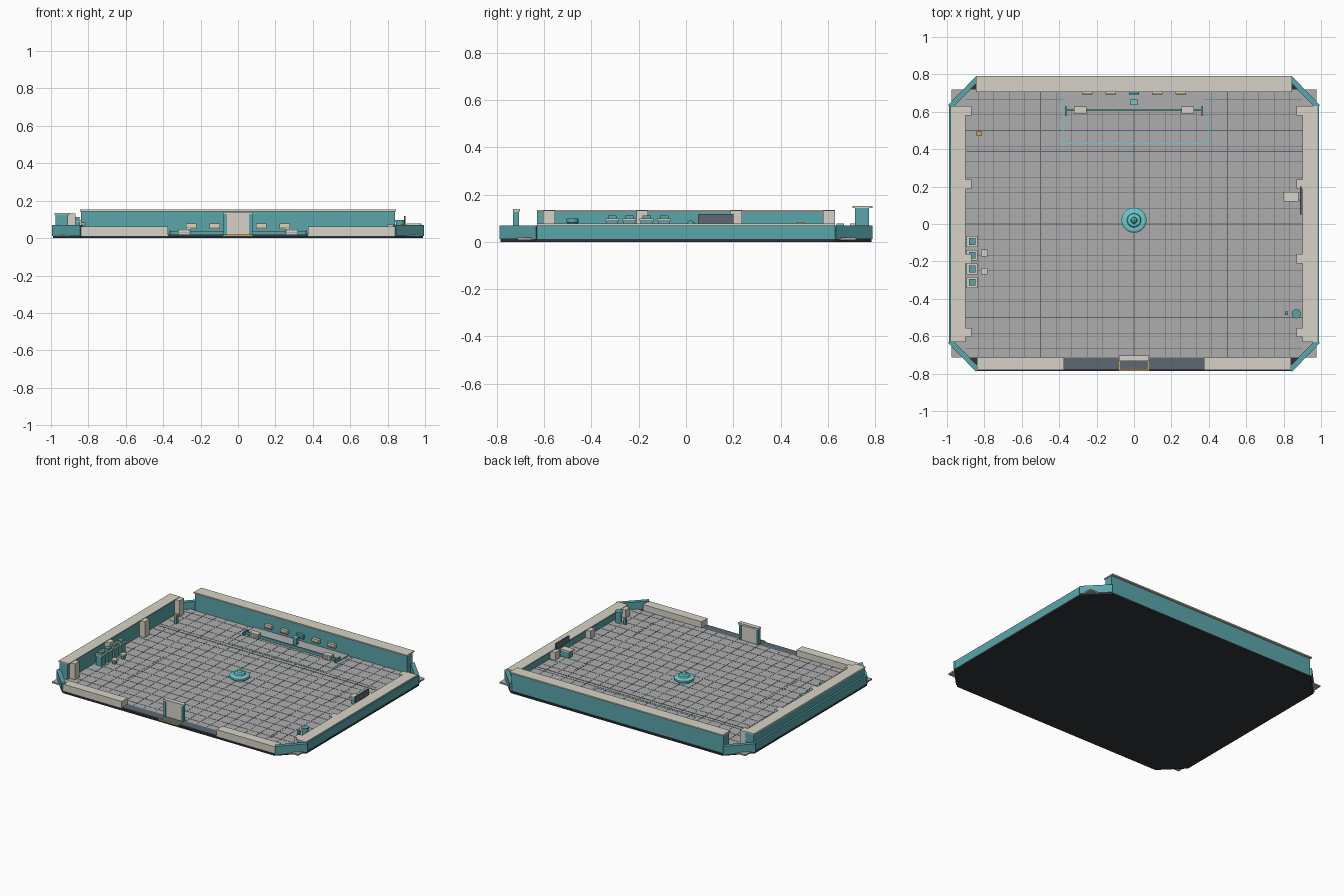
import bpy, bmesh, math
from mathutils import Vector


def mat(name, r, g, b):
    m = bpy.data.materials.new(name)
    m.diffuse_color = (r, g, b, 1)
    return m


TEAL = mat("teal", 0.10, 0.38, 0.40)
AQUA = mat("aqua", 0.16, 0.60, 0.64)
CREAM = mat("cream", 0.68, 0.65, 0.57)
DARK = mat("dark", 0.03, 0.035, 0.045)
SLATE = mat("slate", 0.11, 0.14, 0.17)
GREY = mat("floor_grey", 0.42, 0.42, 0.42)
GOLD = mat("gold", 0.62, 0.36, 0.10)


def finish(name, bm, m):
    bmesh.ops.recalc_face_normals(bm, faces=bm.faces)
    me = bpy.data.meshes.new(name)
    bm.to_mesh(me)
    bm.free()
    me.materials.append(m)
    ob = bpy.data.objects.new(name, me)
    bpy.context.collection.objects.link(ob)
    return ob


def boxes(name, m, *ranges):
    """One object made of boxes given as (x0, x1, y0, y1, z0, z1)."""
    bm = bmesh.new()
    for x0, x1, y0, y1, z0, z1 in ranges:
        vs = bmesh.ops.create_cube(bm, size=1)["verts"]
        for v in vs:
            v.co = Vector(((x0 + x1) / 2 + v.co.x * (x1 - x0),
                           (y0 + y1) / 2 + v.co.y * (y1 - y0),
                           (z0 + z1) / 2 + v.co.z * (z1 - z0)))
    return finish(name, bm, m)


def prism(name, m, pts, z0, z1):
    bm = bmesh.new()
    f = bm.faces.new([bm.verts.new((x, y, z0)) for x, y in pts])
    top = bmesh.ops.extrude_face_region(bm, geom=[f])["geom"]
    for v in top:
        if isinstance(v, bmesh.types.BMVert):
            v.co.z = z1
    return finish(name, bm, m)


def lathe(name, m, cx, cy, profile, n=24):
    bm = bmesh.new()
    rings = [[bm.verts.new((cx + r * math.cos(2 * math.pi * i / n),
                            cy + r * math.sin(2 * math.pi * i / n), z))
              for i in range(n)] for r, z in profile]
    for a, b in zip(rings, rings[1:]):
        for i in range(n):
            j = (i + 1) % n
            bm.faces.new((a[i], a[j], b[j], b[i]))
    bm.faces.new(rings[0])
    bm.faces.new(rings[-1])
    return finish(name, bm, m)


# Octagonal base and rectangular floor
octagon = [(-.84, -.785), (.84, -.785), (.99, -.635), (.99, .635),
           (.84, .785), (-.84, .785), (-.99, .635), (-.99, -.635)]
prism("base", DARK, octagon, 0, .012)
boxes("floor", GREY, (-.975, .975, -.713, .72, .008, .018))
boxes("threshold", SLATE, (-.375, .375, -.775, -.713, .01, .018))

# Tile joints
step = .0833
lines = [(i * step - .0015, i * step + .0015, -.71, .71, .017, .019)
         for i in range(-10, 11)]
lines += [(-.9, .9, j * step - .0015, j * step + .0015, .017, .019)
          for j in range(-8, 9)]
boxes("tile_joints", SLATE, *lines)
boxes("zone_line", SLATE, (-.895, .9, .385, .391, .017, .0195))

# Diagonal corner walls
for sx in (-1, 1):
    for sy in (-1, 1):
        prism("corner_wall", TEAL,
              [(sx * x, sy * y) for x, y in
               ((.995, .635), (.845, .79), (.83, .765), (.97, .62))], .012, .07)

# Side walls with caps and pilasters: left tall, right low
pilaster_y = (.605, .2125, -.185, -.58)
for s, h, side in ((-1, .135, "left"), (1, .077, "right")):
    def mx(a, b):
        return (min(s * a, s * b), max(s * a, s * b))
    boxes(side + "_wall", TEAL, (*mx(.91, .975), -.63, .63, .012, h - .008))
    boxes(side + "_wall_outer_band", TEAL, (*mx(.97, .988), -.635, .635, .012, .07))
    boxes(side + "_wall_cap", CREAM, (*mx(.90, .98), -.63, .63, h - .008, h))
    boxes(side + "_pilasters", CREAM,
          *[(*mx(.868, .915), y - .025, y + .025, .018, h - .003) for y in pilaster_y])

# Back wall and cap
boxes("back_wall", TEAL, (-.84, .84, .715, .775, .012, .143))
boxes("back_wall_cap", CREAM, (-.845, .845, .705, .79, .143, .152))

# Front walls either side of the opening
boxes("front_walls", CREAM, (-.84, -.375, -.78, -.713, .012, .062),
      (.375, .84, -.78, -.713, .012, .062))

# Entrance gate
boxes("gate_panel", CREAM, (-.062, .062, -.727, -.712, .018, .13))
boxes("gate_lintel", CREAM, (-.08, .08, -.732, -.702, .128, .14))
boxes("gate_posts", TEAL, (-.077, -.06, -.732, -.707, .018, .128),
      (.06, .077, -.732, -.707, .018, .128))
boxes("gate_floor_mark", GOLD, (-.08, .08, -.785, -.779, .01, .02),
      (-.08, -.074, -.785, -.73, .01, .02), (.074, .08, -.785, -.73, .01, .02))

# Central fountain
lathe("fountain", AQUA, 0, .02,
      [(.045, .018), (.045, .028), (.066, .034), (.067, .048), (.058, .054),
       (.038, .056), (.034, .066), (.018, .07), (.014, .084), (.006, .09)])

# Rear platform, rail, and counter blocks
boxes("platform", GREY, (-.375, .375, .605, .716, .015, .025))
boxes("platform_rail", TEAL, (-.365, .365, .603, .613, .018, .038))
boxes("rail_ends", TEAL, (-.369, -.361, .578, .632, .018, .042),
      (.361, .369, .578, .632, .018, .042))
boxes("rail_blocks", CREAM, *[(x - .033, x + .033, .59, .627, z, z + .009)
      for x in (-.288, .288) for z in (.018, .029, .04)])
boxes("rail_block_cores", TEAL, *[(x - .03, x + .03, .593, .624, .018, .045)
      for x in (-.288, .288)])

# Wall cabinets behind the platform
for x in (-.25, -.125, 0, .125, .25):
    boxes("wall_cabinet", CREAM if x else TEAL, (x - .028, x + .028, .695, .717, .05, .078))
    boxes("cabinet_strip", GOLD if x else AQUA, (x - .026, x + .026, .69, .716, .055, .06))
boxes("lectern", TEAL, (-.013, .013, .642, .666, .025, .07))
boxes("lectern_top", AQUA, (-.018, .018, .637, .669, .07, .078))

# Floor guide lines
boxes("aqua_guides", AQUA, (-.38, .4, .428, .432, .017, .0196),
      (-.382, -.378, .43, .715, .017, .0196), (.398, .402, .43, .715, .017, .0196),
      *[(.678, .682, -.6 + i * .03, -.585 + i * .03, .017, .0196) for i in range(8)])
boxes("gold_guides", GOLD,
      *[(-.602, -.598, -.45 + i * .03, -.435 + i * .03, .017, .0196) for i in range(16)],
      *[(.678, .682, .07 + i * .03, .085 + i * .03, .017, .0196) for i in range(8)])

# Consoles and stools by the left wall
ys = (-.093, -.167, -.24, -.312)
boxes("consoles", TEAL, *[(-.89, -.845, y - .025, y + .025, .018, .088) for y in ys])
boxes("console_tops", CREAM, *[(-.895, -.837, y - .029, y + .029, .088, .098) for y in ys])
boxes("console_screens", TEAL, *[(-.882, -.847, y - .018, y + .018, .098, .112) for y in ys])
stools = [(-.8, -.155), (-.8, -.252)]
boxes("stool_seats", CREAM, *[(x - .018, x + .018, y - .018, y + .018, .04, .052)
                              for x, y in stools])
boxes("stool_legs", TEAL, *[(x - .01, x + .01, y - .01, y + .01, .018, .04)
                            for x, y in stools])

# Desk and notice board by the right wall
boxes("desk_top", CREAM, (.80, .88, .12, .17, .062, .072))
boxes("desk_body", TEAL, (.812, .878, .125, .165, .018, .062))
boxes("notice_board", SLATE, (.888, .896, .05, .2, .075, .118))
boxes("board_stand", TEAL, (.886, .892, .12, .13, .018, .08))

# Round tank and small post at front right
lathe("tank", TEAL, .868, -.48, [(.022, .018), (.022, .08), (.025, .081), (.025, .098)], 16)
boxes("tank_post", TEAL, (.806, .824, -.486, -.468, .018, .06))

# Beacon post at rear left
boxes("beacon_post", TEAL, (-.839, -.819, .474, .494, .018, .072))
boxes("beacon_cap", GOLD, (-.842, -.816, .471, .497, .072, .084))
